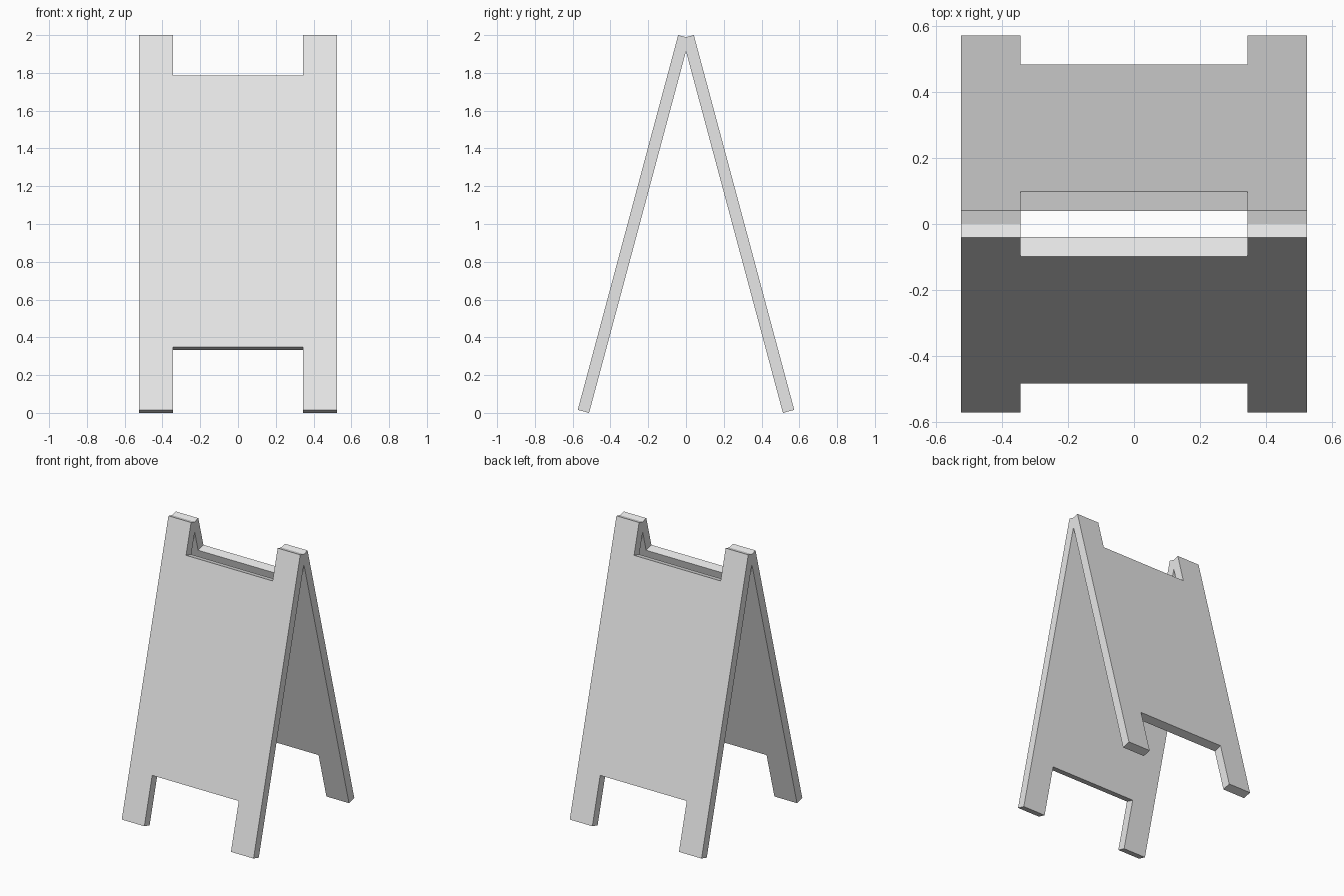
import bpy
import bmesh
from math import sin, cos, radians
from mathutils import Vector

cube = bpy.data.objects.get("Cube")
if cube:
    bpy.data.objects.remove(cube, do_unlink=True)

LEAN = radians(15)
THICK = 0.062
LENGTH = 2.054
HALF_W, NOTCH_W = 0.525, 0.345
NOTCH_LOW, NOTCH_HIGH = 0.344, 1.832
FOOT_Y, FOOT_Z = -0.573, THICK * sin(LEAN)

grey = bpy.data.materials.new("plain_grey")
grey.use_nodes = True
grey.diffuse_color = (0.8, 0.8, 0.8, 1)
grey.node_tree.nodes["Principled BSDF"].inputs["Base Color"].default_value = (0.8, 0.8, 0.8, 1)


def make_panel(name, side):
    """Leaning board with two feet and two top posts; side 1 is front, -1 is back."""
    # Right half of the outline (across, along), then mirrored for the left half
    half = [(NOTCH_W, NOTCH_LOW), (NOTCH_W, 0), (HALF_W, 0),
            (HALF_W, LENGTH), (NOTCH_W, LENGTH), (NOTCH_W, NOTCH_HIGH)]
    outline = half + [(-x, s) for x, s in reversed(half)]

    bm = bmesh.new()
    verts = [bm.verts.new((x, FOOT_Y + s * sin(LEAN), FOOT_Z + s * cos(LEAN)))
             for x, s in outline]
    face = bm.faces.new(verts)
    ext = bmesh.ops.extrude_face_region(bm, geom=[face], use_keep_orig=True)
    moved = [g for g in ext["geom"] if isinstance(g, bmesh.types.BMVert)]
    inward = Vector((0, cos(LEAN), -sin(LEAN))) * THICK
    bmesh.ops.translate(bm, verts=moved, vec=inward)

    # Mitre the post tips where the two boards meet
    bmesh.ops.bisect_plane(bm, geom=bm.verts[:] + bm.edges[:] + bm.faces[:],
                           plane_co=(0, 0, 0), plane_no=(0, 1, 0), clear_outer=True)
    bmesh.ops.holes_fill(bm, edges=[e for e in bm.edges if e.is_boundary], sides=0)

    for v in bm.verts:
        v.co.y *= side
    bmesh.ops.recalc_face_normals(bm, faces=bm.faces[:])

    mesh = bpy.data.meshes.new(name)
    bm.to_mesh(mesh)
    bm.free()
    mesh.materials.append(grey)
    obj = bpy.data.objects.new(name, mesh)
    bpy.context.collection.objects.link(obj)


make_panel("front_panel", 1)
make_panel("back_panel", -1)
